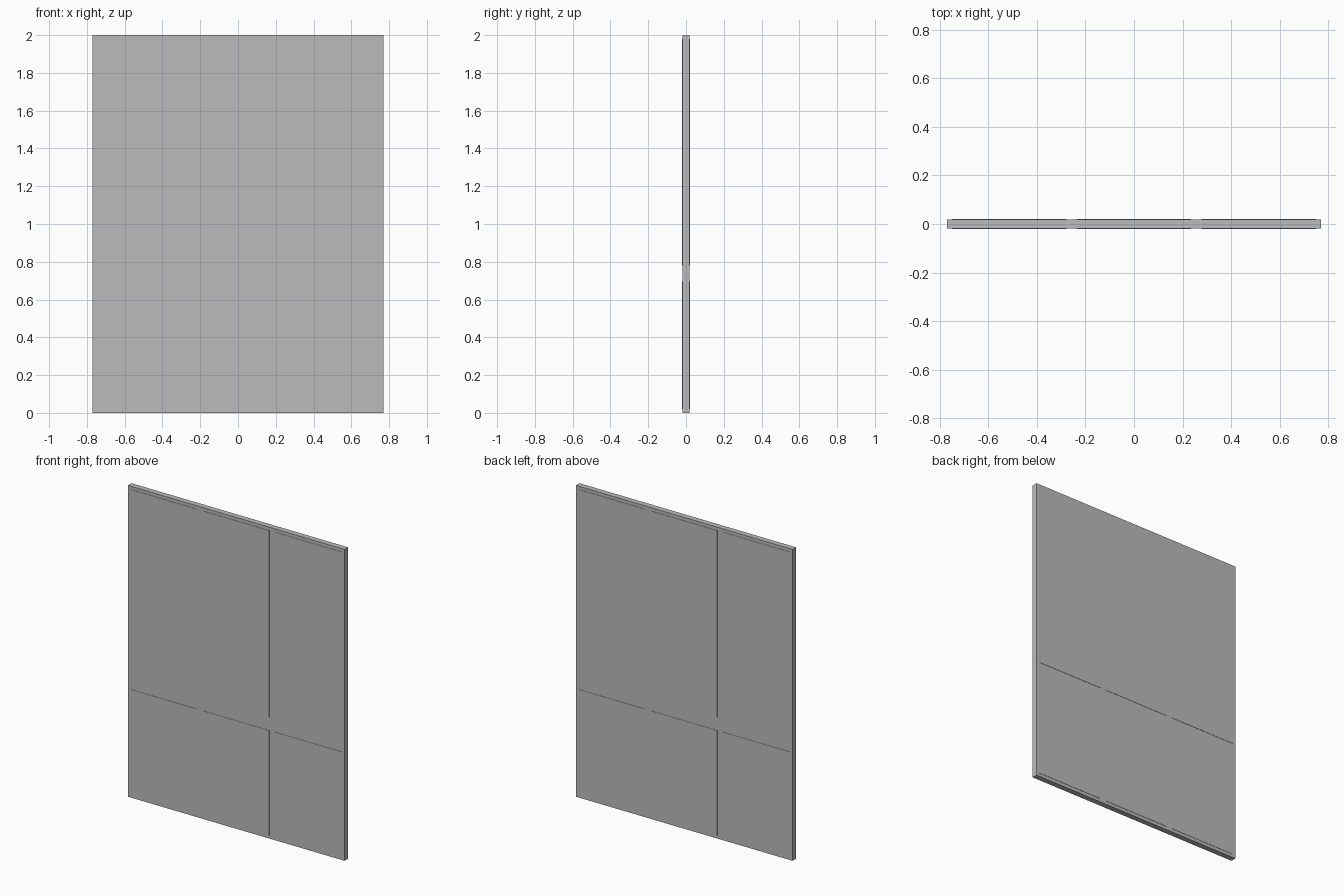
import bpy

if "Cube" in bpy.data.objects:
    bpy.data.objects.remove(bpy.data.objects["Cube"])

W, H = 1.54, 2.0        # overall width and height
T = 0.04                # overall thickness
D = 0.002               # how far each panel stands proud of the core
B = 0.021               # border around every panel
COLS = 3
ROWS = [("lower", B, 0.695), ("upper", 0.78, H - B)]

grey = bpy.data.materials.new("dark_grey")
grey.diffuse_color = (0.5, 0.5, 0.5, 1)
grey.use_nodes = True
grey.node_tree.nodes["Principled BSDF"].inputs["Base Color"].default_value = grey.diffuse_color


def box(name, x0, x1, y0, y1, z0, z1):
    bpy.ops.mesh.primitive_cube_add(
        size=1, location=((x0 + x1) / 2, (y0 + y1) / 2, (z0 + z1) / 2))
    ob = bpy.context.object
    ob.name = name
    ob.scale = (x1 - x0, y1 - y0, z1 - z0)
    bpy.ops.object.transform_apply(location=False, rotation=False, scale=True)
    ob.data.materials.append(grey)
    return ob


# Flat core slab
core = T / 2 - D
box("core_slab", -W / 2, W / 2, -core, core, 0, H)

# Slightly raised panels, three columns by two rows, on both faces
pitch = W / COLS
for side, s in (("front", -1), ("back", 1)):
    y0, y1 = sorted((s * (core - 0.002), s * T / 2))
    for row, z0, z1 in ROWS:
        for c in range(COLS):
            x = -W / 2 + c * pitch
            box(f"{side}_{row}_panel_{c + 1}", x + B, x + pitch - B, y0, y1, z0, z1)
